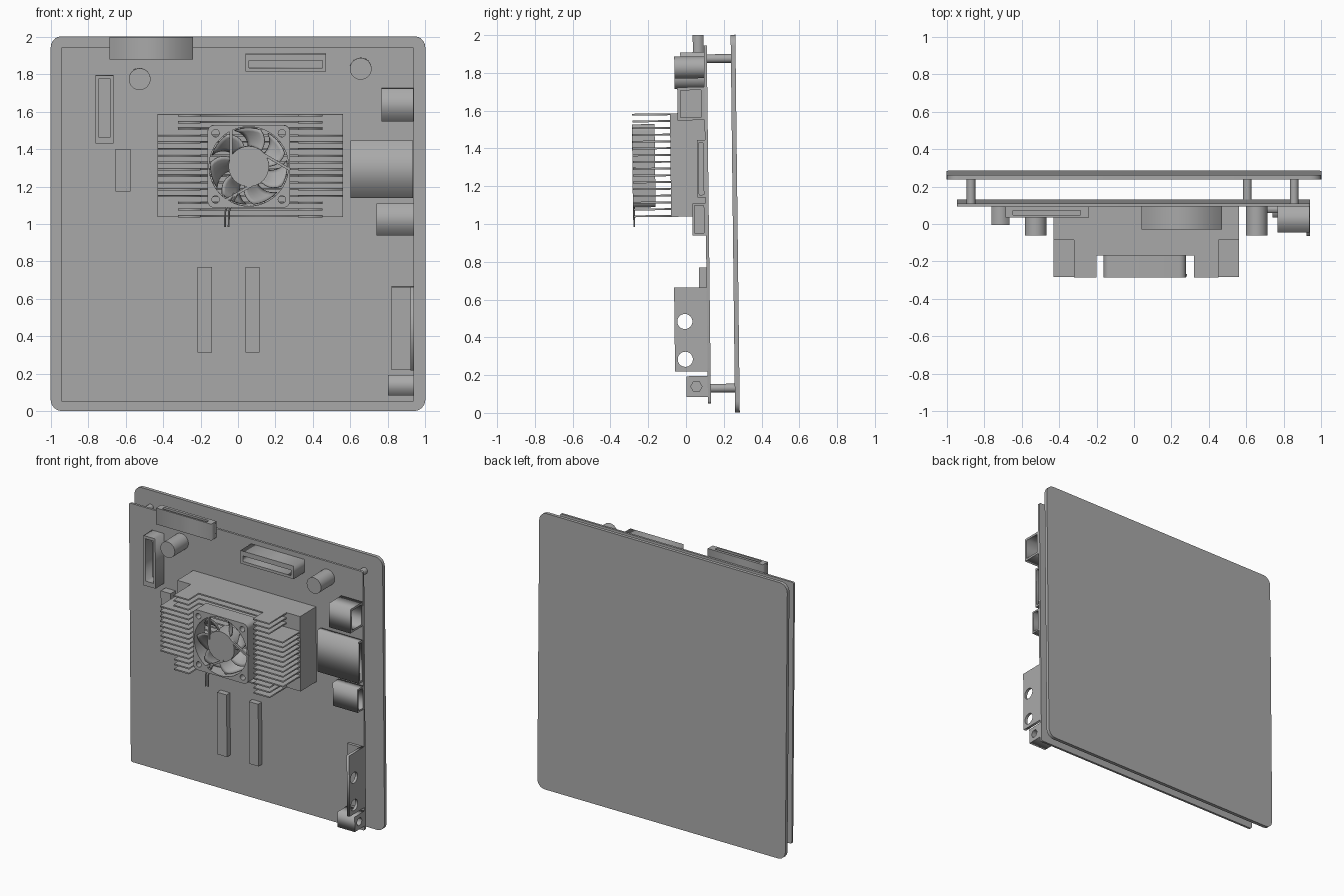
import bpy, bmesh, math
from mathutils import Matrix, Vector

cube = bpy.data.objects.get("Cube")
if cube:
    bpy.data.objects.remove(cube)

grey = bpy.data.materials.new("plain_grey")
grey.use_nodes = True
GREY = (0.4, 0.4, 0.4, 1)
grey.diffuse_color = GREY
grey.node_tree.nodes["Principled BSDF"].inputs["Base Color"].default_value = GREY

# The whole assembly leans back very slightly
PIVOT = Vector((0, 0.1, 1))
LEAN = Matrix.Translation(PIVOT) @ Matrix.Rotation(0.0117, 4, 'X') @ Matrix.Translation(-PIVOT)
BOARD = 0.105  # front face of the circuit board


def finish(name, bm, smooth=False):
    bmesh.ops.remove_doubles(bm, verts=bm.verts, dist=0.0001)
    bmesh.ops.recalc_face_normals(bm, faces=bm.faces)
    bm.transform(LEAN)
    mesh = bpy.data.meshes.new(name)
    bm.to_mesh(mesh)
    bm.free()
    mesh.materials.append(grey)
    ob = bpy.data.objects.new(name, mesh)
    bpy.context.collection.objects.link(ob)
    if smooth:
        bpy.ops.object.select_all(action='DESELECT')
        ob.select_set(True)
        bpy.context.view_layer.objects.active = ob
        bpy.ops.object.shade_smooth_by_angle(angle=math.radians(35))
    return ob


def add_curve(bm, curve, matrix):
    """Turn a curve into mesh and add it to bm."""
    ob = bpy.data.objects.new("temp_curve", curve)
    bpy.context.collection.objects.link(ob)
    deps = bpy.context.evaluated_depsgraph_get()
    mesh = bpy.data.meshes.new_from_object(ob.evaluated_get(deps))
    mesh.transform(matrix)
    bm.from_mesh(mesh)
    bpy.data.objects.remove(ob)
    bpy.data.curves.remove(curve)
    bpy.data.meshes.remove(mesh)


AXES = {
    'x': Matrix(((0, 0, 1, 0), (1, 0, 0, 0), (0, 1, 0, 0), (0, 0, 0, 1))),
    'y': Matrix.Rotation(math.pi / 2, 4, 'X'),
    'z': Matrix.Identity(4),
}


def add_prism(bm, axis, loops, lo, hi):
    """Extrude an outline with optional holes along an axis."""
    curve = bpy.data.curves.new("outline", 'CURVE')
    curve.dimensions = '2D'
    curve.fill_mode = 'BOTH'
    curve.extrude = (hi - lo) / 2
    for loop in loops:
        spline = curve.splines.new('POLY')
        spline.points.add(len(loop) - 1)
        for p, (a, b) in zip(spline.points, loop):
            p.co = (a, b, 0, 1)
        spline.use_cyclic_u = True
    offset = Vector([(lo + hi) / 2 if c == axis else 0 for c in "xyz"])
    add_curve(bm, curve, Matrix.Translation(offset) @ AXES[axis])


def prism(name, axis, loops, lo, hi, smooth=False):
    bm = bmesh.new()
    add_prism(bm, axis, loops, lo, hi)
    return finish(name, bm, smooth)


def rect(a0, a1, b0, b1):
    return [(a0, b0), (a1, b0), (a1, b1), (a0, b1)]


def circle(a, b, r, n=32):
    return [(a + r * math.cos(i * math.tau / n), b + r * math.sin(i * math.tau / n)) for i in range(n)]


def round_rect(a0, a1, b0, b1, r, n=6):
    pts = []
    for k, (a, b) in enumerate(rect(a0 + r, a1 - r, b0 + r, b1 - r)):
        for i in range(n + 1):
            t = math.pi + (k + i / n) * math.pi / 2
            pts.append((a + r * math.cos(t), b + r * math.sin(t)))
    return pts


def add_box(bm, x0, x1, y0, y1, z0, z1):
    size = Matrix.Diagonal((x1 - x0, y1 - y0, z1 - z0, 1))
    mid = Matrix.Translation(((x0 + x1) / 2, (y0 + y1) / 2, (z0 + z1) / 2))
    bmesh.ops.create_cube(bm, size=1, matrix=mid @ size)


def box(name, *bounds):
    bm = bmesh.new()
    add_box(bm, *bounds)
    return finish(name, bm)


def socket(name, axis, outer, hole, lo, hi, floor):
    """Block with a blind opening; floor is the range left solid."""
    bm = bmesh.new()
    open_lo, open_hi = (floor, hi) if axis != 'y' else (lo, floor)
    add_prism(bm, axis, [outer, hole], open_lo, open_hi)
    solid = (lo, floor) if axis != 'y' else (floor, hi)
    add_prism(bm, axis, [outer], *solid)
    return finish(name, bm)


# Back plate, circuit board and the posts between them
prism("back_plate", 'y', [round_rect(-1, 1, 0, 2, 0.06)], 0.248, 0.273)
prism("circuit_board", 'y', [round_rect(-0.945, 0.94, 0.05, 1.945, 0.012, 3)], BOARD, 0.121)
for i, (x, z) in enumerate([(-0.87, 1.875), (0.855, 1.875), (-0.87, 0.13), (0.605, 0.13)]):
    prism(f"standoff_{i + 1}", 'y', [circle(x, z, 0.023, 20)], 0.121, 0.248, True)

# Capacitors
for side, x, z in (("right", -0.525, 1.775), ("left", 0.655, 1.83)):
    prism(f"capacitor_{side}", 'y', [circle(x, z, 0.058)], -0.052, BOARD, True)

# Connectors on the front of the board
socket("top_edge_connector", 'z', rect(-0.685, -0.24, 0.047, BOARD),
       rect(-0.645, -0.285, 0.06, 0.085), 1.88, 2.0, 1.92)
socket("tall_connector", 'y', rect(-0.76, -0.665, 1.43, 1.795),
       rect(-0.745, -0.68, 1.465, 1.775), 0.005, BOARD, 0.085)
socket("wide_connector", 'y', rect(0.04, 0.47, 1.815, 1.91),
       rect(0.06, 0.45, 1.835, 1.875), -0.02, BOARD, 0.085)
box("small_connector", -0.655, -0.575, 0.05, BOARD, 1.175, 1.4)
for side, x in (("right", -0.215), ("left", 0.04)):
    box(f"strip_connector_{side}", x, x + 0.075, 0.065, BOARD, 0.315, 0.77)

# Sockets opening towards the side edge
socket("upper_port", 'x', rect(-0.038, BOARD, 1.55, 1.725),
       rect(-0.022, 0.088, 1.566, 1.709), 0.765, 0.938, 0.79)
socket("card_slot", 'x', rect(0.063, BOARD, 1.14, 1.445),
       rect(0.072, 0.096, 1.155, 1.43), 0.6, 0.933, 0.63)
socket("middle_port", 'x', rect(0.035, BOARD, 0.94, 1.11),
       rect(0.045, 0.095, 0.952, 1.098), 0.74, 0.94, 0.77)
socket("power_jack", 'x', rect(-0.008, BOARD, 0.085, 0.195),
       circle(0.045, 0.14, 0.03, 6), 0.8, 0.94, 0.86)

# Side bracket with two holes and a foot on the board
bm = bmesh.new()
add_prism(bm, 'x', [rect(-0.067, BOARD, 0.22, 0.665),
                    circle(-0.012, 0.485, 0.04), circle(-0.012, 0.285, 0.04)], 0.92, 0.94)
add_box(bm, 0.82, 0.92, 0.085, BOARD, 0.22, 0.665)
finish("side_bracket", bm)

# Heat sink: base block and fins notched for the fan; outer fins are shorter
box("heat_sink_base", -0.43, 0.56, -0.078, BOARD, 1.04, 1.588)
bm = bmesh.new()
FINS = 16
for i in range(FINS):
    z = 1.04 + i * 0.538 / (FINS - 1)
    x0, x1 = (-0.32, 0.45) if i < 3 or i >= FINS - 3 else (-0.43, 0.56)
    profile = [(x0, -0.078), (x0, -0.278), (-0.2, -0.278), (-0.2, -0.16),
               (0.32, -0.16), (0.32, -0.278), (x1, -0.278), (x1, -0.078)]
    add_prism(bm, 'z', [profile], z, z + 0.01)
finish("heat_sink_fins", bm)

# Fan frame with round opening and screw holes
FX, FZ, FRONT, REAR = 0.0575, 1.312, -0.28, -0.16
screws = [circle(FX + a * 0.177, FZ + b * 0.177, 0.02, 16) for a in (-1, 1) for b in (-1, 1)]
prism("fan_frame", 'y', [round_rect(FX - 0.22, FX + 0.22, FZ - 0.22, FZ + 0.22, 0.035),
                         circle(FX, FZ, 0.212, 48)] + screws, FRONT, REAR, True)
prism("fan_hub", 'y', [circle(FX, FZ, 0.108, 40)], FRONT + 0.004, REAR - 0.005, True)

# Fan struts, set tangent to the hub
bm = bmesh.new()
for k in range(3):
    strut = bmesh.new()
    add_box(strut, -0.102, -0.088, FRONT + 0.002, FRONT + 0.016, 0.03, 0.2)
    strut.transform(Matrix.Translation((FX, 0, FZ)) @ Matrix.Rotation(k * math.tau / 3, 4, 'Y'))
    mesh = bpy.data.meshes.new("temp_strut")
    strut.to_mesh(mesh)
    strut.free()
    bm.from_mesh(mesh)
    bpy.data.meshes.remove(mesh)
finish("fan_struts", bm)

# Swept, pitched fan blades
bm = bmesh.new()
BLADES, NU, NV = 7, 6, 5
for k in range(BLADES):
    grid = []
    for i in range(NU + 1):
        u = i / NU
        r = 0.1 + 0.105 * u
        row = []
        for j in range(NV + 1):
            v = j / NV
            t = k * math.tau / BLADES + 0.35 * u * u + 0.7 * v
            y = FRONT + 0.022 + 0.085 * v ** 1.3
            row.append(bm.verts.new((FX + r * math.cos(t), y, FZ + r * math.sin(t))))
        grid.append(row)
    for a, b in zip(grid, grid[1:]):
        for j in range(NV):
            bm.faces.new((a[j], a[j + 1], b[j + 1], b[j]))
blades = finish("fan_blades", bm, True)
thick = blades.modifiers.new("thickness", 'SOLIDIFY')
thick.thickness = 0.005
thick.offset = 0

# Pair of fan wires
for side, dx in (("right", 0), ("left", 0.02)):
    wire = bpy.data.curves.new("wire", 'CURVE')
    wire.dimensions = '3D'
    wire.bevel_depth = 0.005
    wire.bevel_resolution = 2
    wire.use_fill_caps = True
    spline = wire.splines.new('POLY')
    path = [(-0.02, 1.17), (-0.055, 1.11), (-0.068, 1.07), (-0.07, 0.988)]
    spline.points.add(len(path) - 1)
    for p, (x, z) in zip(spline.points, path):
        p.co = (x + dx, FRONT + 0.006, z, 1)
    bm = bmesh.new()
    add_curve(bm, wire, Matrix.Identity(4))
    finish(f"fan_wire_{side}", bm, True)
